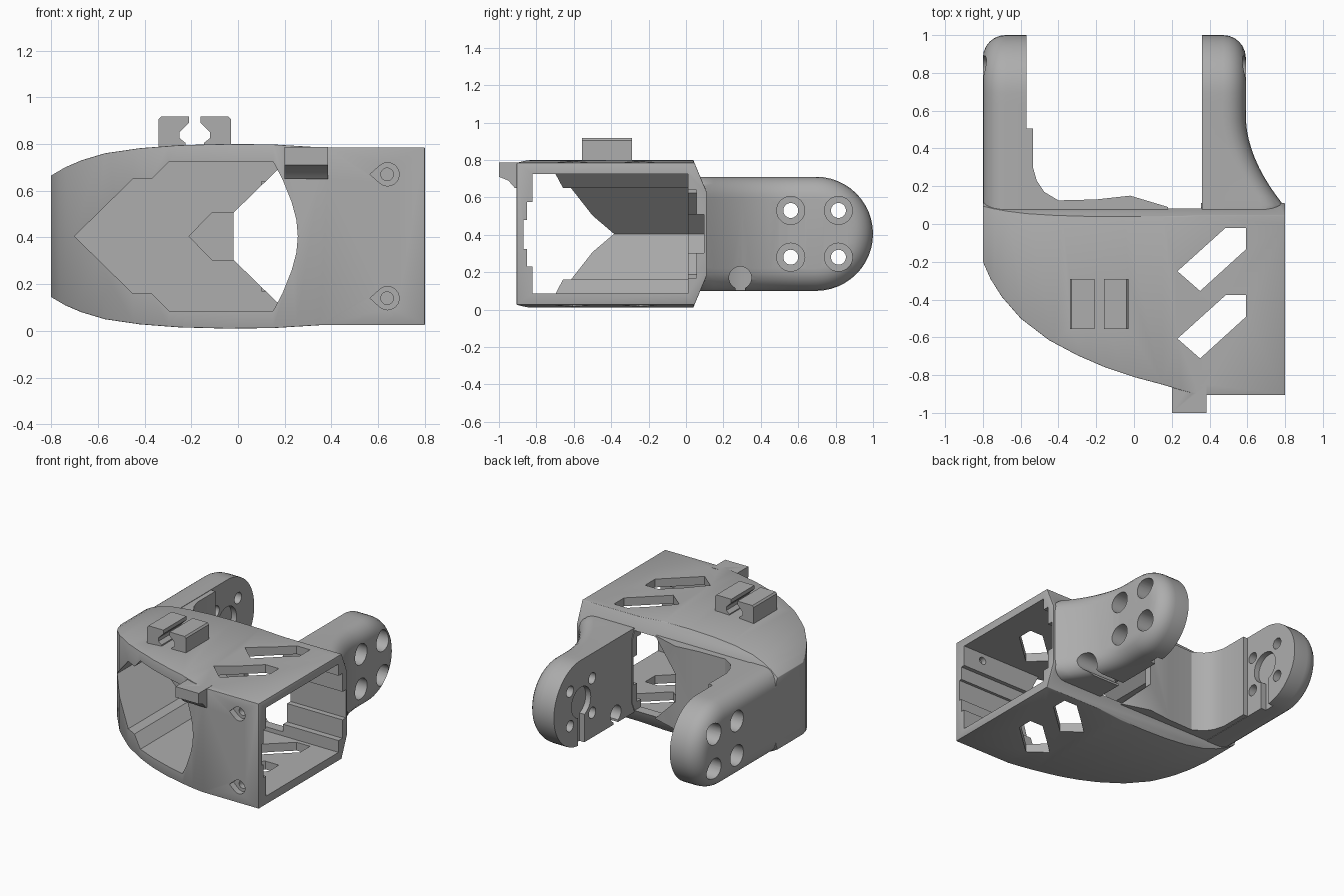
import bpy, bmesh, math
from mathutils import Vector

if "Cube" in bpy.data.objects:
    bpy.data.objects.remove(bpy.data.objects["Cube"])

grey = bpy.data.materials.new("plain grey")
grey.use_nodes = True
grey.diffuse_color = (0.42, 0.42, 0.42, 1)
grey.node_tree.nodes["Principled BSDF"].inputs["Base Color"].default_value = grey.diffuse_color


def finish(bm, name):
    bmesh.ops.recalc_face_normals(bm, faces=bm.faces)
    mesh = bpy.data.meshes.new(name)
    bm.to_mesh(mesh)
    bm.free()
    ob = bpy.data.objects.new(name, mesh)
    ob.data.materials.append(grey)
    bpy.context.collection.objects.link(ob)
    return ob


def prism(name, pts, axis, lo, hi):
    """Extrude a 2D outline along one axis."""
    def place(a, b, h):
        return {"x": (h, a, b), "y": (a, h, b), "z": (a, b, h)}[axis]
    bm = bmesh.new()
    face = bm.faces.new([bm.verts.new(place(a, b, lo)) for a, b in pts])
    new = bmesh.ops.extrude_face_region(bm, geom=[face])["geom"]
    shift = Vector(place(0, 0, hi - lo))
    bmesh.ops.translate(bm, vec=shift, verts=[v for v in new if isinstance(v, bmesh.types.BMVert)])
    return finish(bm, name)


def box(name, x, y, z):
    return prism(name, [(x[0], y[0]), (x[1], y[0]), (x[1], y[1]), (x[0], y[1])], "z", *z)


def circle(a, b, r, n=28):
    return [(a + r * math.cos(math.tau * i / n), b + r * math.sin(math.tau * i / n)) for i in range(n)]


def mirrored(pts, mid):
    """Complete an outline that is symmetric about the height mid."""
    return pts + [(a, 2 * mid - b) for a, b in reversed(pts) if abs(b - mid) > 1e-4]


def apply_modifiers(ob):
    graph = bpy.context.evaluated_depsgraph_get()
    mesh = bpy.data.meshes.new_from_object(ob.evaluated_get(graph))
    ob.modifiers.clear()
    ob.data = mesh


def combine(ob, other, operation):
    mod = ob.modifiers.new("bool", "BOOLEAN")
    mod.operation, mod.solver, mod.object = operation, "EXACT", other
    apply_modifiers(ob)
    bpy.data.objects.remove(other)


MID = 0.405


def arm(name, inner, outer, y0, flare):
    """Round-ended arm with a rounded outer rim; flare widens it near the body."""
    r, radius, yc = 0.12, 0.305, 0.695
    layers = [(inner, 0, 0)]
    layers += [(outer, r * (1 - math.sin(t)), r * (1 - math.cos(t)))
               for t in [math.pi / 2 * k / 6 for k in range(7)]]
    side = 1 if outer > inner else -1
    bm = bmesh.new()
    rings = []
    for x, drop, inset in layers:
        rr = radius - inset
        half = [(y0 + (yc - y0) * i / 14, rr) for i in range(14)]
        half += [(yc + rr * math.sin(a), rr * math.cos(a))
                 for a in [math.pi / 2 * k / 12 for k in range(12)]]
        pts = half + [(yc + rr, 0)] + [(y, -z) for y, z in reversed(half)]
        extra = (lambda y: 0) if x == inner else flare
        rings.append([bm.verts.new((x + side * (extra(y) - drop), y, MID + z)) for y, z in pts])
    n = len(rings[0])
    for a, b in zip(rings, rings[1:]):
        for i in range(n):
            bm.faces.new((a[i], a[(i + 1) % n], b[(i + 1) % n], b[i]))
    for ring in (rings[0], rings[-1]):
        for i in range(n // 2):
            quad = [ring[i], ring[i + 1], ring[n - 2 - i], ring[n - 1 - i]]
            bm.faces.new(list(dict.fromkeys(quad)))
    return finish(bm, name)


# Main body: plan, front and side outlines intersected
plan = [(-0.8, -0.2), (-0.76, -0.29), (-0.7, -0.385), (-0.6, -0.5), (-0.45, -0.615), (-0.3, -0.695),
        (-0.15, -0.76), (0, -0.81), (0.15, -0.85), (0.25, -0.88), (0.35, -0.905), (0.8, -0.905),
        (0.8, 0.11), (-0.8, 0.11)]
front = mirrored([(-0.8, 0.665), (-0.74, 0.7), (-0.67, 0.73), (-0.57, 0.76), (-0.42, 0.782),
                  (-0.25, 0.795), (-0.05, 0.8), (0.15, 0.798), (0.36, 0.785), (0.8, 0.785)], MID)
profile = mirrored([(-1.1, 0.9), (0.0, 0.9), (0.045, 0.785), (0.11, 0.63)], MID)
body = prism("bracket_body", plan, "z", -0.1, 0.9)
combine(body, prism("front_outline", front, "y", -1.2, 0.5), "INTERSECT")
combine(body, prism("side_outline", profile, "x", -1, 1), "INTERSECT")
bevel = body.modifiers.new("bevel", "BEVEL")
bevel.width, bevel.segments, bevel.limit_method, bevel.angle_limit = 0.012, 2, "ANGLE", math.radians(50)
apply_modifiers(body)


# Arms, corner web, front tab
def spread(y):
    t = min(max((y - 0.1) / 0.47, 0), 1)
    return 0.2 * (1 - t) ** 1.9


combine(body, arm("right_arm", -0.57, -0.8, -0.15, lambda y: 0), "UNION")
combine(body, arm("left_arm", 0.36, 0.592, 0.0, spread), "UNION")
web = [(-0.6, 0.505), (-0.535, 0.505), (-0.535, 0.3), (-0.515, 0.23), (-0.475, 0.17), (-0.4, 0.125),
       (-0.2, 0.13), (-0.02, 0.15), (0.18, 0.09), (0.18, 0.05), (-0.6, 0.05)]
combine(body, prism("corner_web", web, "z", 0.103, 0.707), "UNION")
tab = [(-1, 0.787), (-1, 0.71), (-0.95, 0.69), (-0.915, 0.65), (-0.85, 0.65), (-0.85, 0.787)]
combine(body, prism("front_tab", tab, "x", 0.2, 0.385), "UNION")

# Hollow interior, front window, back opening
cuts = [box("cavity", (0.05, 1), (-0.82, 0.01), (0.085, 0.725))]
window = mirrored([(-0.7, MID), (-0.45, 0.65), (-0.37, 0.65), (-0.295, 0.725), (0.15, 0.725),
                   (0.19, 0.65), (0.23, 0.55), (0.25, 0.475), (0.256, MID)], MID)
window.remove((0.256, MID))
window.insert(8, (0.256, MID))
cuts.append(prism("window", window, "y", -1.3, 0.011))
opening = mirrored([(-0.02, 0.505), (0.175, 0.695), (0.355, 0.695)], MID)
cuts.append(prism("back_opening", opening, "y", -0.1, 0.35))

# Stepped grooves along the inner walls
cuts.append(box("front_groove_wide", (0.1, 1), (-0.85, -0.8), (0.23, 0.575)))
cuts.append(box("front_groove_deep", (0.1, 1), (-0.87, -0.8), (0.325, 0.48)))
cuts.append(box("back_groove_wide", (0.1, 1), (0.0, 0.055), (0.17, 0.64)))
point = mirrored([(-0.21, MID), (-0.11, 0.507), (1, 0.507)], MID)
cuts.append(prism("back_groove_deep", point, "y", -0.05, 0.095))

# Slanted slots through top and bottom
for dy in (0, -0.357):
    slot = [(0.23, -0.25), (0.485, -0.02), (0.592, -0.02), (0.592, -0.135), (0.35, -0.355)]
    cuts.append(prism("slot", [(x, y + dy) for x, y in slot], "z", -0.5, 1.5))

# Teardrop screw holes in the front wall
for z in (0.14, 0.67):
    drop = [(0.565, z)] + [(0.64 + 0.05 * math.cos(a), z + 0.05 * math.sin(a))
                           for a in [math.radians(-130 + 20 * k) for k in range(14)]]
    cuts.append(prism("screw_recess", drop, "y", -1.2, -0.86))
    cuts.append(prism("screw_hole", circle(0.638, z, 0.027), "y", -1.2, -0.7))

# Arm bolt holes with outer counterbores
for y in (0.56, 0.815):
    for z in (0.28, 0.53):
        cuts.append(prism("bolt_hole", circle(y, z, 0.04), "x", -1.2, 1.2))
        cuts.append(prism("counterbore", circle(y, z, 0.075), "x", -1.2, -0.67))
        cuts.append(prism("counterbore", circle(y, z, 0.075), "x", 0.46, 1.2))

# Round recess and slot on each inner arm face, cable notch in one arm
for lo, hi in ((-0.61, -0.5), (0.3, 0.4)):
    cuts.append(prism("hub_recess", circle(0.687, MID, 0.11), "x", lo, hi))
    cuts.append(box("hub_slot", (lo, hi), (0.65, 0.724), (0.0, MID)))
cuts.append(prism("cable_hole", circle(0.29, 0.17, 0.06), "x", 0.2, 1))
cuts.append(box("cable_slot", (0.2, 1), (0.265, 0.315), (0, 0.17)))
for cutter in cuts:
    combine(body, cutter, "DIFFERENCE")

# Pair of hooked clips on top
hook = [(-0.155, 0.07), (-0.155, 0.77), (-0.155, 0.915), (-0.025, 0.915)]
hook = [(0.155, 0.78), (0.155, 0.905), (0.145, 0.917), (0.025, 0.917), (0.025, 0.89),
        (0.065, 0.85), (0.065, 0.825), (0.04, 0.805), (0.04, 0.78)]
for side in (-1, 1):
    clip = prism("clip", [(-0.185 + side * x, z) for x, z in hook], "y", -0.555, -0.29)
    combine(body, clip, "UNION")

bpy.ops.object.select_all(action="DESELECT")
body.select_set(True)
bpy.context.view_layer.objects.active = body
bpy.ops.object.shade_smooth_by_angle(angle=math.radians(30))
